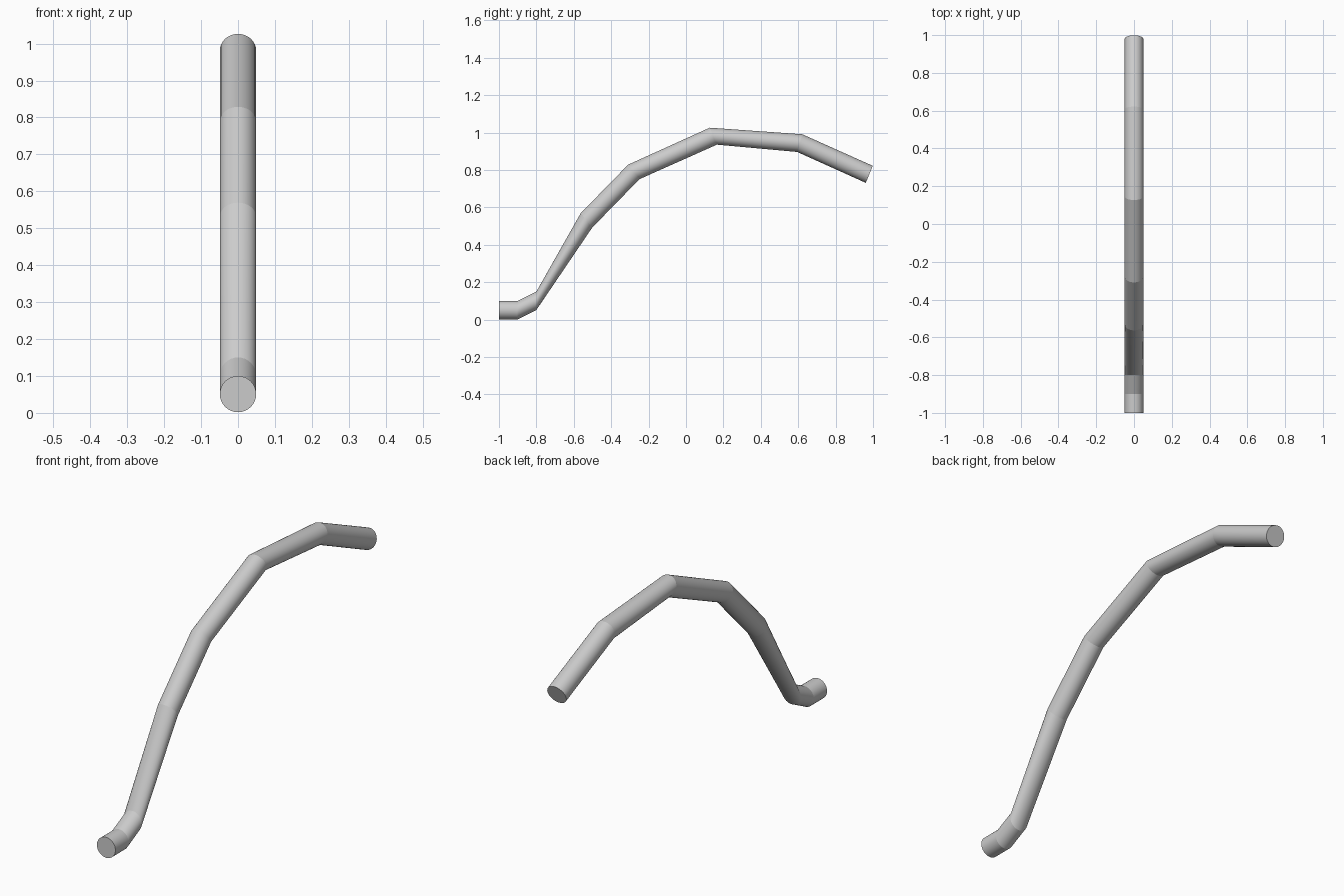
import bpy, bmesh, math
from mathutils import Vector

if "Cube" in bpy.data.objects:
    bpy.data.objects.remove(bpy.data.objects["Cube"])

RADIUS = 0.0492
SIDES = 32

# Path stations: centre y, centre z, tilt of the ring (degrees back from vertical)
stations = [
    (-1.0, 0.051, 0),
    (-0.9, 0.051, 0),
    (-0.8, 0.101, 0),
    (-0.532, 0.531, 39),
    (-0.279, 0.790, 38),
    (0.146, 0.981, 23),
    (0.608, 0.944, -16),
    (0.980, 0.777, -22.5),
]

bm = bmesh.new()


def add_ring(y, z, tilt):
    a = math.radians(tilt)
    up = Vector((0, -math.sin(a), math.cos(a)))
    ring = []
    for i in range(SIDES):
        t = 2 * math.pi * i / SIDES
        p = Vector((RADIUS * math.cos(t), y, z)) + up * RADIUS * math.sin(t)
        ring.append(bm.verts.new(p))
    return ring


# Tube wall between neighbouring rings
rings = [add_ring(*s) for s in stations]
for a, b in zip(rings, rings[1:]):
    for i in range(SIDES):
        j = (i + 1) % SIDES
        bm.faces.new((a[i], a[j], b[j], b[i]))

# End caps
bm.faces.new(rings[0])
bm.faces.new(rings[-1])
bmesh.ops.recalc_face_normals(bm, faces=bm.faces)

# Bends stay crisp while the tube is smooth around its girth
mesh = bpy.data.meshes.new("bent_tube")
ring_of = {v: k for k, r in enumerate(rings) for v in r}
for f in bm.faces:
    f.smooth = True
for e in bm.edges:
    if ring_of[e.verts[0]] == ring_of[e.verts[1]]:
        e.smooth = False
bm.to_mesh(mesh)
bm.free()
tube = bpy.data.objects.new("bent_tube", mesh)
bpy.context.collection.objects.link(tube)
